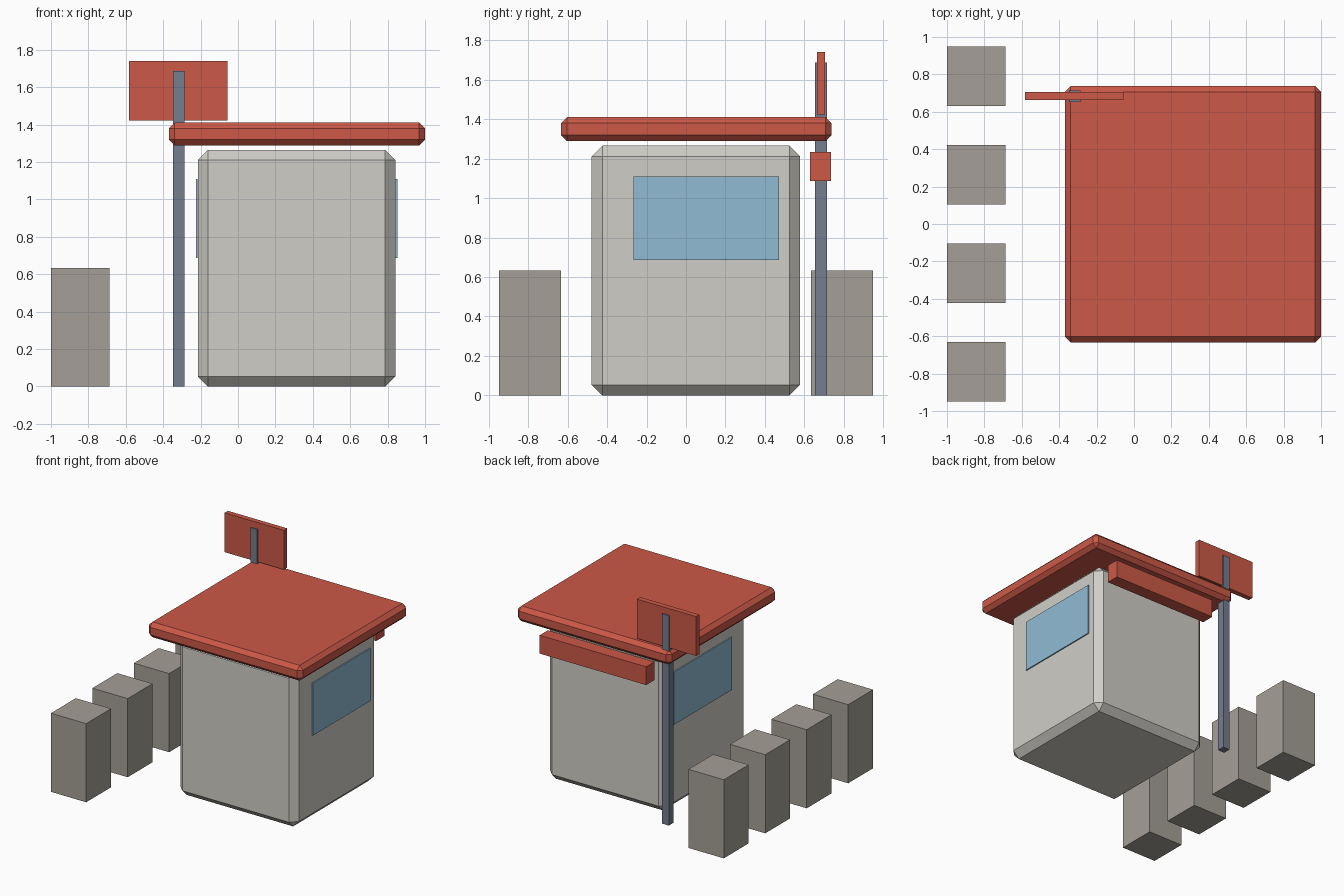
import bpy
import bmesh
from mathutils import Vector

if "Cube" in bpy.data.objects:
    bpy.data.objects.remove(bpy.data.objects["Cube"])


def material(name, r, g, b):
    """Flat colour from sRGB 0-255 values, stored as linear."""
    def lin(c):
        c /= 255
        return c / 12.92 if c <= 0.04045 else ((c + 0.055) / 1.055) ** 2.4
    m = bpy.data.materials.new(name)
    m.diffuse_color = (lin(r), lin(g), lin(b), 1)
    m.use_nodes = True
    m.node_tree.nodes["Principled BSDF"].inputs["Base Color"].default_value = m.diffuse_color
    return m


wall = material("wall_grey", 208, 206, 199)
red = material("roof_red", 204, 89, 71)
glass = material("window_blue", 144, 187, 212)
steel = material("post_steel", 117, 125, 142)
stone = material("bollard_stone", 165, 160, 151)


def box(name, mat, lo, hi, chamfer=0):
    """Box between two corners, with an optional one-step chamfer."""
    lo, hi = Vector(lo), Vector(hi)
    bm = bmesh.new()
    bmesh.ops.create_cube(bm, size=1)
    bmesh.ops.scale(bm, vec=hi - lo, verts=bm.verts)
    if chamfer:
        bmesh.ops.bevel(bm, geom=bm.edges[:], offset=chamfer, segments=1,
                        affect='EDGES', profile=0.5)
    mesh = bpy.data.meshes.new(name)
    bm.to_mesh(mesh)
    bm.free()
    mesh.materials.append(mat)
    ob = bpy.data.objects.new(name, mesh)
    ob.location = (lo + hi) / 2
    bpy.context.collection.objects.link(ob)
    return ob


# Booth body and overhanging roof slab
box("booth_body", wall, (-0.215, -0.478, 0), (0.841, 0.578, 1.265), 0.054)
box("roof", red, (-0.37, -0.633, 1.288), (1.0, 0.737, 1.411), 0.031)

# Side windows as thin plates
for side, x in (("left", -0.2255), ("right", 0.842)):
    box("window_" + side, glass, (x, -0.265, 0.686), (x + 0.0095, 0.472, 1.108))

# Bar under the roof at the back
box("back_bar", red, (-0.16, 0.629, 1.087), (0.787, 0.735, 1.234))

# Sign post with its board
box("sign_post", steel, (-0.348, 0.653, 0), (-0.287, 0.715, 1.686))
box("sign_board", red, (-0.583, 0.663, 1.423), (-0.056, 0.705, 1.739))

# Row of bollards
for i in range(4):
    y = -0.79 + i * 0.5267
    box(f"bollard_{i + 1}", stone, (-1.0, y - 0.158, 0), (-0.686, y + 0.158, 0.632))
